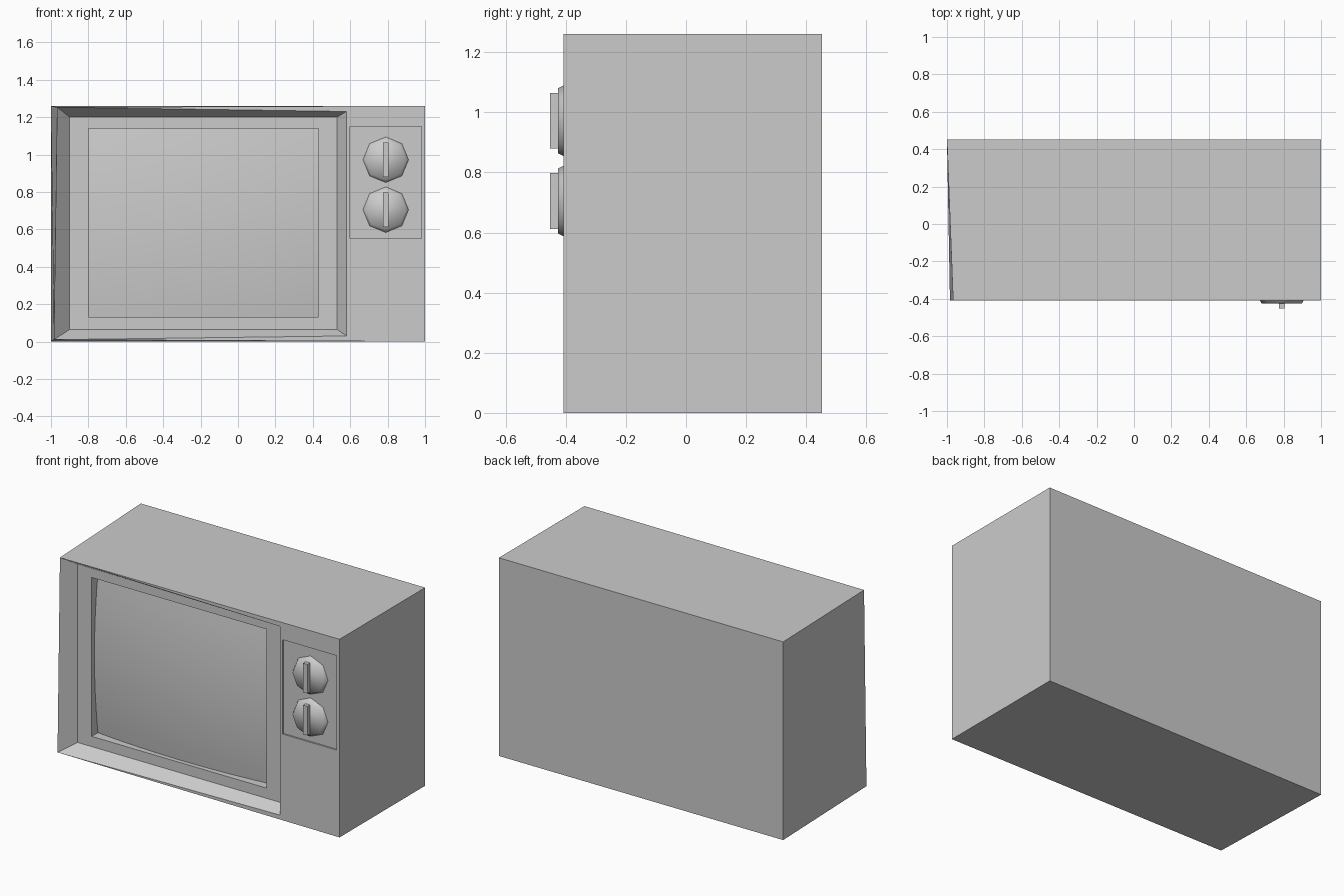
import bpy, bmesh, math
from mathutils import Matrix

if "Cube" in bpy.data.objects:
    bpy.data.objects.remove(bpy.data.objects["Cube"])

FRONT, BACK = -0.408, 0.452
FRAME, TUBE = -0.327, -0.265    # depth of the inner frame and of the tube corners


def add_object(name, bm, smooth_angle=0):
    bmesh.ops.recalc_face_normals(bm, faces=bm.faces[:])
    mesh = bpy.data.meshes.new(name)
    bm.to_mesh(mesh)
    bm.free()
    obj = bpy.data.objects.new(name, mesh)
    bpy.context.collection.objects.link(obj)
    if smooth_angle:
        bpy.context.view_layer.objects.active = obj
        obj.select_set(True)
        bpy.ops.object.shade_smooth_by_angle(angle=math.radians(smooth_angle))
        obj.select_set(False)
    return obj


def loop(bm, points, y):
    """Four corners: lower left, lower right, upper right, upper left."""
    return [bm.verts.new((x, y, z)) for x, z in points]


def rect(x0, x1, z0, z1):
    return [(x0, z0), (x1, z0), (x1, z1), (x0, z1)]


def bridge(bm, a, b):
    for i in range(4):
        j = (i + 1) % 4
        bm.faces.new((a[i], a[j], b[j], b[i]))


# Cabinet: box, slightly pinched at the front left
bm = bmesh.new()
back = loop(bm, rect(-1, 1, 0, 1.26), BACK)
front = loop(bm, [(-0.984, 0.01), (1, 0), (1, 1.26), (-0.967, 1.253)], FRONT)
bm.faces.new(back)
bridge(bm, back, front)

# Sloping bezel, flat inner frame and the walls of the screen opening
right_low = bm.verts.new((0.58, FRONT, 0.03))
right_high = bm.verts.new((0.58, FRONT, 1.23))
bezel = [front[0], right_low, right_high, front[3]]
frame = loop(bm, rect(-0.9, 0.53, 0.065, 1.2), FRAME)
opening = loop(bm, rect(-0.8, 0.43, 0.13, 1.14), FRAME)
opening_back = loop(bm, rect(-0.8, 0.43, 0.13, 1.14), TUBE)
bridge(bm, bezel, frame)
bridge(bm, frame, opening)
bridge(bm, opening, opening_back)

# Front face strips around the bezel and the shallow control panel
bm.faces.new((front[0], front[1], right_low))
bm.faces.new((front[3], right_high, front[2]))
panel = loop(bm, rect(0.6, 0.98, 0.55, 1.15), FRONT)
panel_back = loop(bm, rect(0.6, 0.98, 0.55, 1.15), FRONT + 0.01)
bridge(bm, [right_low, front[1], front[2], right_high], panel)
bridge(bm, panel, panel_back)
bm.faces.new(panel_back)
add_object("cabinet", bm)

# Bulging picture tube
bm = bmesh.new()
bmesh.ops.create_grid(bm, x_segments=12, y_segments=12, size=1)
for v in bm.verts:
    u, w = v.co.x, v.co.y
    bulge = 0.035 * (2 - u * u - w * w)
    v.co = (-0.185 + 0.615 * u, TUBE - bulge, 0.635 + 0.505 * w)
add_object("screen", bm, smooth_angle=30)

# Two eight-sided dials, each with a grip bar
for label, z in (("upper", 0.972), ("lower", 0.705)):
    bm = bmesh.new()
    place = Matrix.Translation((0.79, -0.412, z)) @ Matrix.Rotation(math.pi / 2, 4, 'X')
    bmesh.ops.create_cone(bm, cap_ends=True, segments=8, radius1=0.122,
                          radius2=0.108, depth=0.028, matrix=place)
    add_object(label + "_dial", bm, smooth_angle=75)
    bm = bmesh.new()
    grip = Matrix.Translation((0.79, -0.435, z)) @ Matrix.Diagonal((0.03, 0.034, 0.185, 1))
    bmesh.ops.create_cube(bm, size=1, matrix=grip)
    add_object(label + "_dial_grip", bm)
